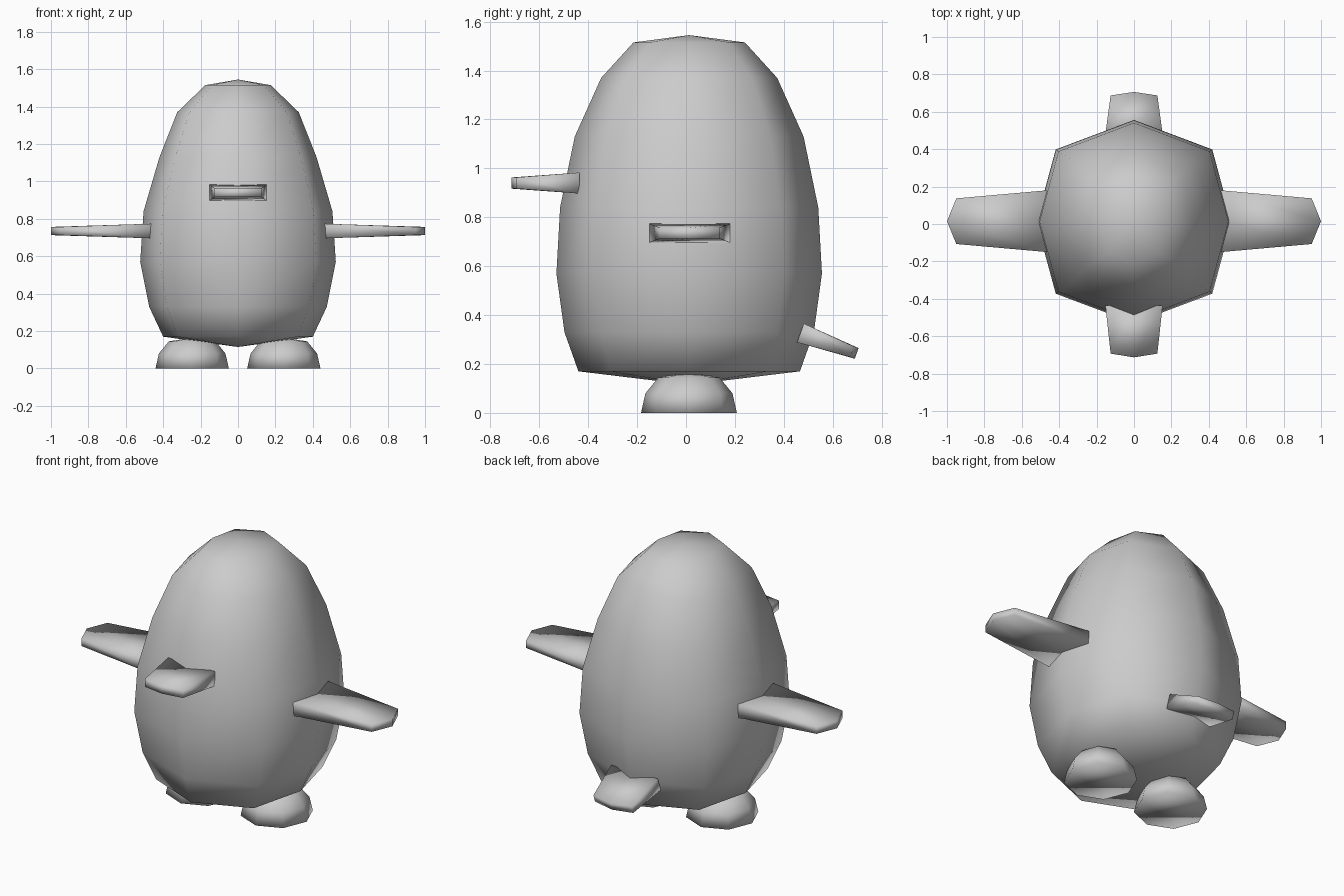
import bpy
import bmesh
from math import radians
from mathutils import Matrix, Vector

cube = bpy.data.objects.get("Cube")
if cube:
    bpy.data.objects.remove(cube, do_unlink=True)

grey = bpy.data.materials.new("plain_grey")
grey.use_nodes = True
grey.diffuse_color = (0.6, 0.6, 0.6, 1)
grey.node_tree.nodes["Principled BSDF"].inputs["Base Color"].default_value = (0.6, 0.6, 0.6, 1)


def finish(name, bm, matrix=Matrix()):
    """Turn a bmesh into a smooth grey object."""
    bm.transform(matrix)
    bmesh.ops.recalc_face_normals(bm, faces=bm.faces)
    for face in bm.faces:
        face.smooth = True
    mesh = bpy.data.meshes.new(name)
    bm.to_mesh(mesh)
    bm.free()
    mesh.materials.append(grey)
    obj = bpy.data.objects.new(name, mesh)
    bpy.context.collection.objects.link(obj)
    return obj


def bridge(bm, a, b):
    for i in range(len(a)):
        j = (i + 1) % len(a)
        bm.faces.new((a[i], a[j], b[j], b[i]))


def fan(bm, ring, tip):
    for i in range(len(ring)):
        bm.faces.new((ring[i], ring[(i + 1) % len(ring)], tip))


def octagon(bm, rx, ry, cy, z, kx=0.71, ky=0.71):
    """Eight-sided ring; kx and ky set how full the corners are."""
    plan = [(1, 0), (kx, ky), (0, 1), (-kx, ky), (-1, 0), (-kx, -ky), (0, -1), (kx, -ky)]
    return [bm.verts.new((x * rx, cy + y * ry, z)) for x, y in plan]


# Egg-shaped body: height, half width, half depth
bm = bmesh.new()
profile = [(0.17, 0.40, 0.453), (0.33, 0.475, 0.51), (0.57, 0.523, 0.543),
           (0.84, 0.505, 0.528), (1.13, 0.42, 0.468), (1.37, 0.325, 0.36),
           (1.515, 0.175, 0.228)]
rings = [octagon(bm, rx, ry, 0.013, z, 0.8, 0.71) for z, rx, ry in profile]
for lower, upper in zip(rings, rings[1:]):
    bridge(bm, lower, upper)
fan(bm, rings[0], bm.verts.new((0, 0.013, 0.115)))
fan(bm, rings[-1], bm.verts.new((0, 0.013, 1.545)))
finish("body", bm)

# Domed feet with flat soles
for side, x in (("left", 0.245), ("right", -0.245)):
    bm = bmesh.new()
    rings = [octagon(bm, r, r, 0.012, z)
             for r, z in ((0.196, 0), (0.178, 0.08), (0.125, 0.145))]
    for lower, upper in zip(rings, rings[1:]):
        bridge(bm, lower, upper)
    bm.faces.new(rings[0])
    fan(bm, rings[-1], bm.verts.new((0, 0.012, 0.165)))
    finish(side + "_foot", bm, Matrix.Translation((x, 0, 0)))


def blade(name, root, turn, tilt, length, w0, w1, t0, t1, point):
    """Tapered flat paddle along local +x with a pointed tip."""
    bm = bmesh.new()
    ends = []
    for x, w, t, p in ((0, w0, t0, 0), (length, w1, t1, point)):
        outline = [(x, -w, -t), (x + p, 0, -t), (x, w, -t),
                   (x, w, t), (x + p, 0, t), (x, -w, t)]
        ends.append([bm.verts.new(c) for c in outline])
    bridge(bm, *ends)
    for a, b, c, d, e, f in ends:
        bm.faces.new((a, b, e, f))
        bm.faces.new((b, c, d, e))
    matrix = (Matrix.Translation(Vector(root)) @ Matrix.Rotation(radians(turn), 4, "Z")
              @ Matrix.Rotation(radians(tilt), 4, "Y"))
    finish(name, bm, matrix)


# Arms, beak and tail share the paddle shape
blade("left_arm", (0.465, 0.015, 0.735), 0, 0, 0.485, 0.165, 0.122, 0.039, 0.022, 0.05)
blade("right_arm", (-0.465, 0.015, 0.735), 180, 0, 0.485, 0.165, 0.122, 0.039, 0.022, 0.05)
blade("beak", (0, -0.435, 0.94), -90, 0, 0.258, 0.153, 0.125, 0.043, 0.023, 0.02)
blade("tail", (0, 0.468, 0.327), 90, 20, 0.225, 0.153, 0.125, 0.041, 0.023, 0.02)
